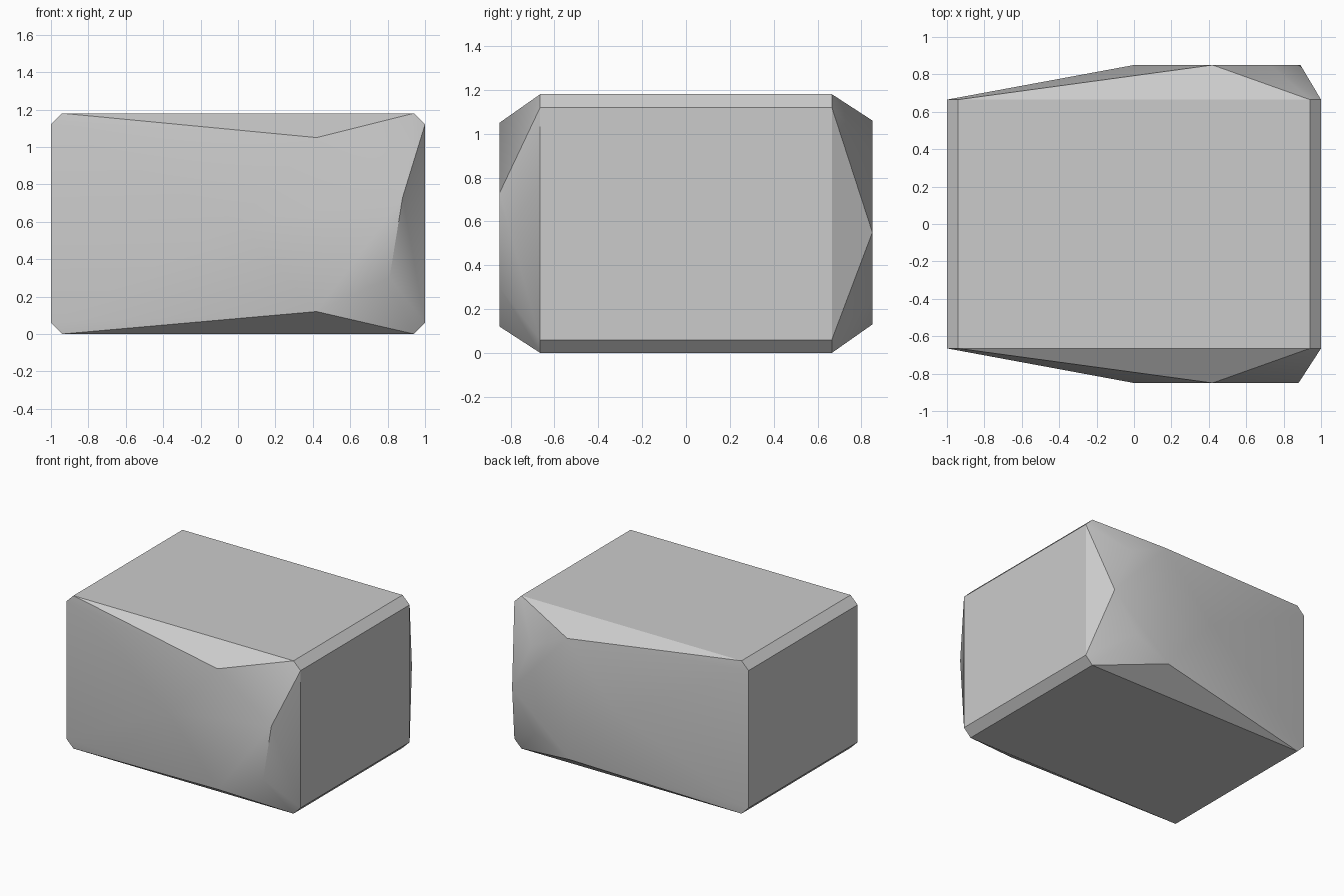
import bpy, bmesh, math

cube = bpy.data.objects.get("Cube")
if cube:
    bpy.data.objects.remove(cube, do_unlink=True)

# Stone colour
stone = bpy.data.materials.new("stone_grey")
stone.use_nodes = True
colour = (0.6, 0.6, 0.6, 1)
stone.diffuse_color = colour
stone.node_tree.nodes["Principled BSDF"].inputs["Base Color"].default_value = colour

# Core block: a chamfered section repeated at both ends of the depth
HALF_DEPTH, HEIGHT, CHAMFER, BULGE = 0.665, 1.18, 0.06, 0.85
points = []
for y in (-HALF_DEPTH, HALF_DEPTH):
    for side in (-1, 1):
        for z, inset in ((0, CHAMFER), (CHAMFER, 0),
                         (HEIGHT - CHAMFER, 0), (HEIGHT, CHAMFER)):
            points.append((side * (1 - inset), y, z))

# Worn bulges on the front and back (x, z)
front = [(0, 0.6), (0.42, 1.05), (0.42, 0.12), (0.81, 0.3), (0.88, 0.73)]
back = [(0, 0.6), (0.42, 1.06), (0.4, 0.13), (0.73, 0.92), (0.69, 0.26), (0.89, 0.55)]
points += [(x, -BULGE, z) for x, z in front]
points += [(x, BULGE, z) for x, z in back]

# Wrap the points in a convex skin
bm = bmesh.new()
for p in points:
    bm.verts.new(p)
bmesh.ops.convex_hull(bm, input=bm.verts[:])
bmesh.ops.dissolve_limit(bm, angle_limit=math.radians(0.5),
                         verts=bm.verts[:], edges=bm.edges[:])
bmesh.ops.recalc_face_normals(bm, faces=bm.faces[:])
mesh = bpy.data.meshes.new("stone_block")
bm.to_mesh(mesh)
bm.free()
mesh.materials.append(stone)
block = bpy.data.objects.new("stone_block", mesh)
bpy.context.collection.objects.link(block)

# Soft shading that keeps the hard edges
bpy.ops.object.select_all(action='DESELECT')
block.select_set(True)
bpy.context.view_layer.objects.active = block
bpy.ops.object.shade_smooth_by_angle(angle=math.radians(30))
